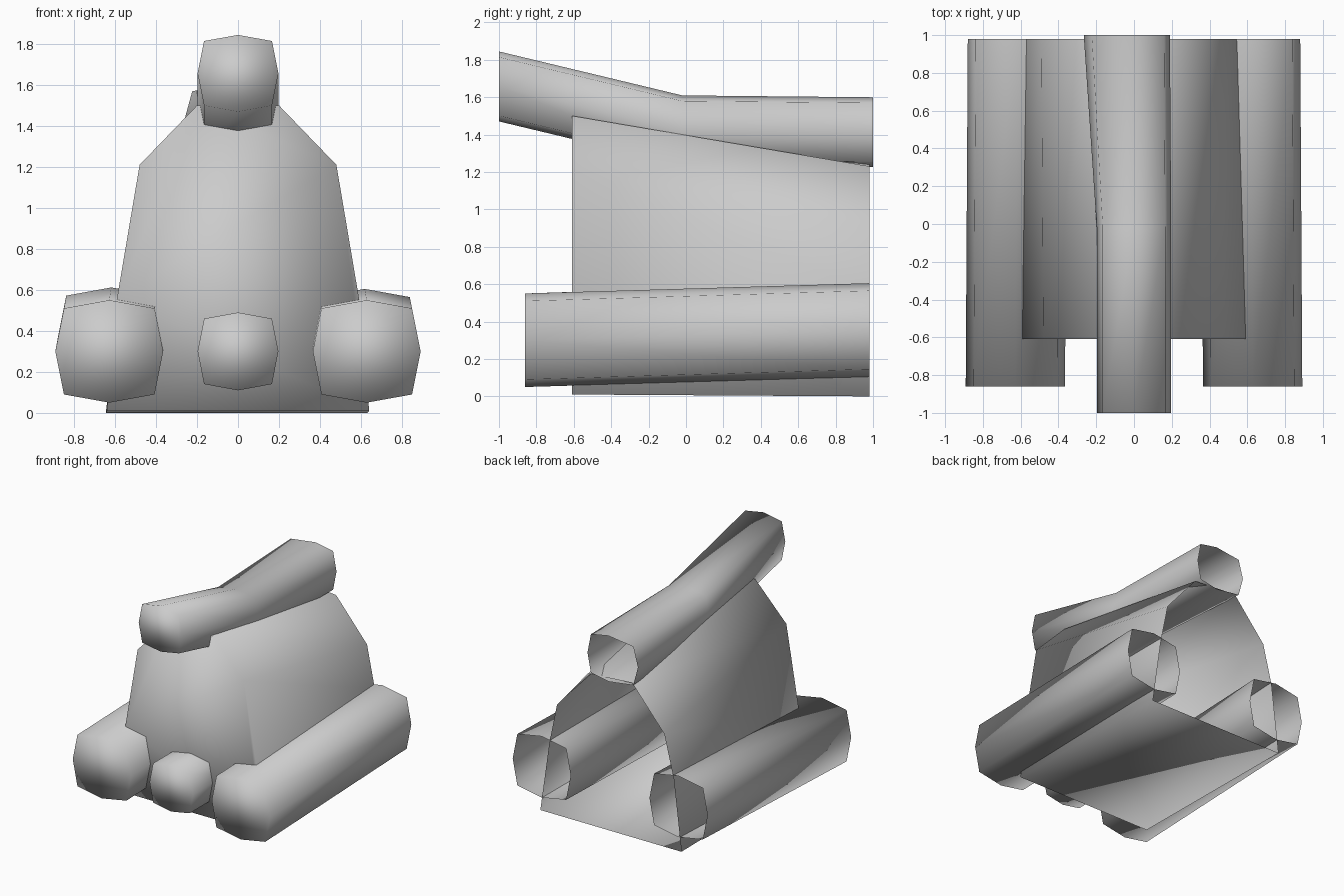
import bpy
import bmesh

if "Cube" in bpy.data.objects:
    bpy.data.objects.remove(bpy.data.objects["Cube"])


def octagon(cx, y, cz, rx, rz, k=0.84):
    """Squarish eight-sided ring facing along y."""
    pts = [(0, 1), (k, k), (1, 0), (k, -k), (0, -1), (-k, -k), (-1, 0), (-k, k)]
    return [(cx + px * rx, y, cz + pz * rz) for px, pz in pts]


def loft(name, rings):
    """Skin the rings front to back: front end capped, rear end open."""
    bm = bmesh.new()
    loops = [[bm.verts.new(p) for p in ring] for ring in rings]
    n = len(loops[0])
    for a, b in zip(loops, loops[1:]):
        for i in range(n):
            j = (i + 1) % n
            bm.faces.new((a[i], a[j], b[j], b[i]))
    bm.faces.new(loops[0])
    bmesh.ops.recalc_face_normals(bm, faces=bm.faces[:])
    for f in bm.faces:
        f.smooth = True
    mesh = bpy.data.meshes.new(name)
    bm.to_mesh(mesh)
    bm.free()
    obj = bpy.data.objects.new(name, mesh)
    bpy.context.collection.objects.link(obj)
    return obj


# Main body: tapered eight-sided shell, lower at the rear
def body_ring(y, right, left):
    return [(x, y, z) for x, z in right] + [(-x, y, z) for x, z in reversed(left)]


front = [(0.20, 1.50), (0.48, 1.21), (0.59, 0.56), (0.64, 0.01)]
rear_right = [(0.20, 1.23), (0.48, 0.90), (0.55, 0.56), (0.63, 0.0)]
rear_left = [(0.20, 1.26), (0.49, 0.92), (0.575, 0.58), (0.645, 0.0)]
loft("body", [body_ring(-0.61, front, front), body_ring(0.98, rear_right, rear_left)])

# Top tube: bent upwards towards the front, slightly wider at the rear left
top_rear = octagon(0, 1.0, 1.412, 0.19, 0.187)
top_rear = [(x * 1.4 if x < 0 else x, y, z) for x, y, z in top_rear]
loft("top_tube", [octagon(0, -1.0, 1.657, 0.197, 0.187),
                  octagon(0, -0.02, 1.422, 0.197, 0.187),
                  top_rear])

# Side tubes
for side, label, rear_z in ((1, "right", 0.355), (-1, "left", 0.362)):
    loft(label + "_tube", [octagon(side * 0.628, -0.86, 0.30, 0.263, 0.25),
                           octagon(side * 0.618, 0.98, rear_z, 0.262, 0.25)])

# Small nub in the middle of the front
loft("front_nub", [octagon(0, -0.86, 0.30, 0.197, 0.19),
                   octagon(0, -0.40, 0.30, 0.197, 0.19)])
